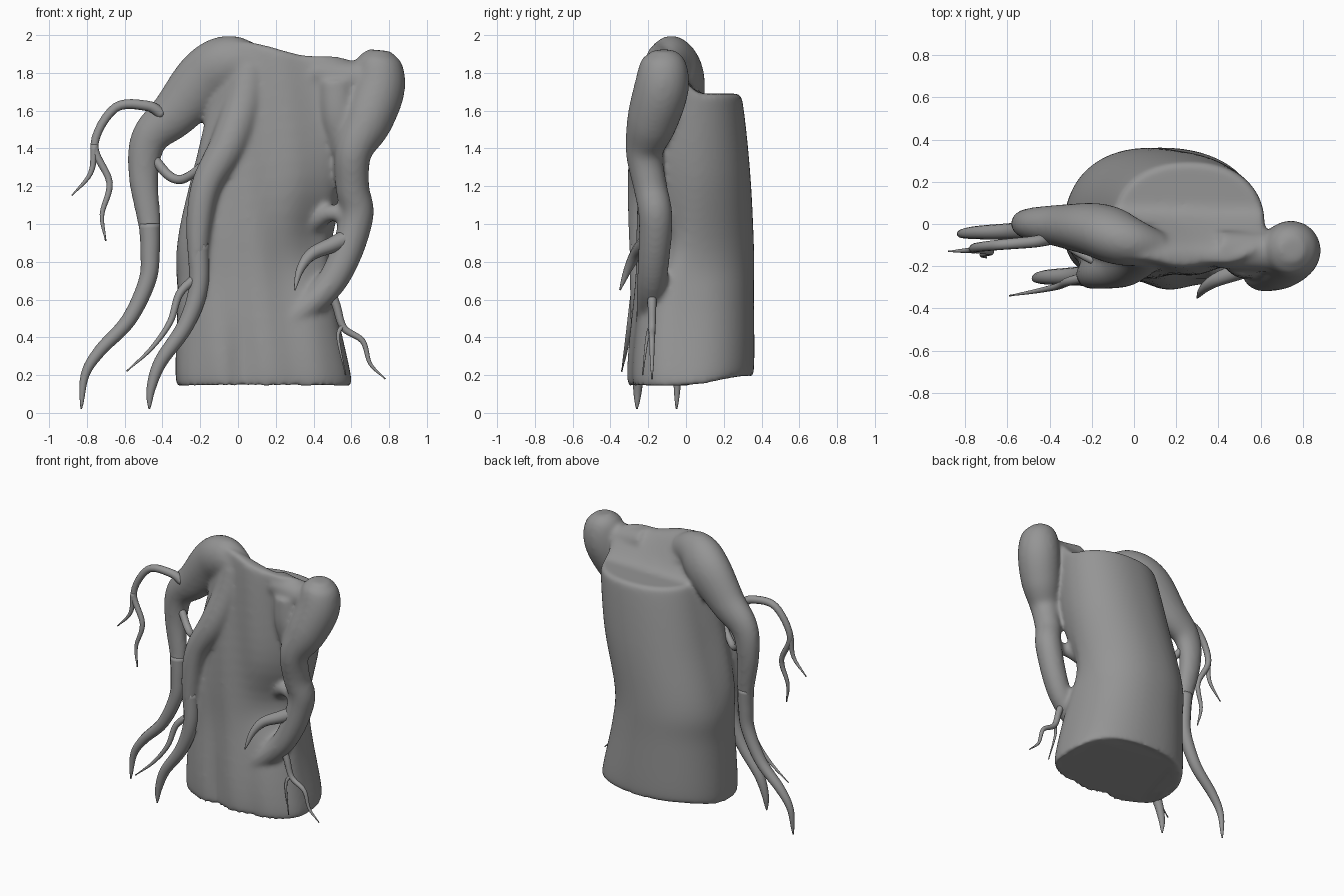
import bpy, bmesh, math
from mathutils import Vector

cube = bpy.data.objects.get("Cube")
if cube:
    bpy.data.objects.remove(cube, do_unlink=True)

mat = bpy.data.materials.new("grey bark")
mat.use_nodes = True
GREY = (0.3, 0.3, 0.3, 1)
mat.diffuse_color = GREY
mat.node_tree.nodes["Principled BSDF"].inputs["Base Color"].default_value = GREY


def spline(a, b, c, d, t):
    """Catmull-Rom blend of four points."""
    return b + (c - a) * t / 2 + (a - 2.5 * b + 2 * c - d / 2) * t ** 2 \
        + (3 * b - a - 3 * c + d) * t ** 3 / 2


def resample(points, steps):
    pts = [Vector(p) for p in points]
    pts = [2 * pts[0] - pts[1]] + pts + [2 * pts[-1] - pts[-2]]
    curve = [spline(*pts[i:i + 4], step / steps)
             for i in range(len(pts) - 3) for step in range(steps)]
    return curve + [pts[-2]]


def skin(bm, rings):
    """Bridge a list of vertex rings and close both ends."""
    for lower, upper in zip(rings, rings[1:]):
        for i in range(len(lower)):
            bm.faces.new((lower[i - 1], lower[i], upper[i], upper[i - 1]))
    bm.faces.new(rings[0])
    bm.faces.new(rings[-1])


def tube(bm, points, radii, sides, depth=1):
    """Tube along dense points, one radius for each point, flattened in y by depth."""
    rings, normal = [], Vector((0, 1, 0))
    for i, (point, radius) in enumerate(zip(points, radii)):
        axis = (points[min(i + 1, len(points) - 1)] - points[max(i - 1, 0)]).normalized()
        normal = (normal - axis * normal.dot(axis)).normalized()
        side = axis.cross(normal)
        ring = []
        for k in range(sides):
            angle = math.tau * k / sides
            spoke = normal * math.cos(angle) + side * math.sin(angle)
            spoke.y *= depth
            ring.append(bm.verts.new(point + spoke * radius))
        rings.append(ring)
    skin(bm, rings)


def finish(bm, name):
    bmesh.ops.recalc_face_normals(bm, faces=bm.faces)
    mesh = bpy.data.meshes.new(name)
    bm.to_mesh(mesh)
    bm.free()
    mesh.materials.append(mat)
    for face in mesh.polygons:
        face.use_smooth = True
    part = bpy.data.objects.new(name, mesh)
    bpy.context.collection.objects.link(part)
    return part


def thick_root(bm, *path, depth=1):
    """Heavy root to be fused with the trunk: x, y, z, radius."""
    dense = resample(path, 6)
    tube(bm, [p.to_3d() for p in dense], [p[3] for p in dense], 20, depth)


def tendril(name, radius, y_start, y_end, *path, taper=0.6):
    """Slender root given by x and z, drifting evenly in y and thinning to its tip."""
    dense = resample(path, 6)
    shares = [i / (len(dense) - 1) for i in range(len(dense))]
    points = [Vector((p.x, y_start + (y_end - y_start) * t, p.y))
              for p, t in zip(dense, shares)]
    radii = [max(radius * (1 - t) ** taper, 0.004) for t in shares]
    bm = bmesh.new()
    tube(bm, points, radii, sides=12)
    finish(bm, name)


def ease(value, low, high):
    t = min(max((value - low) / (high - low), 0), 1)
    return t * t * (3 - 2 * t)


def bump(x, z, x_mid, z_mid, width, height):
    return math.exp(-((x - x_mid) / width) ** 2 - ((z - z_mid) / height) ** 2)


def top_height(x, y):
    """Low shelf at the back, high ridge along the front."""
    ridge = 0.28 - 0.08 * ease(x, 0, 0.4)
    return 1.69 + ridge * (1 - ease(y, -0.15, 0.09))


def trunk_point(section, angle, scale):
    share, left, right, depth = section
    c, s = math.cos(angle), math.sin(angle)
    x = (left + right) / 2 + (right - left) / 2 * scale * math.copysign(abs(c) ** 0.9, c)
    # The front is flatter than the rounded back
    if s > 0:
        y = depth * scale * s ** 0.92
    else:
        y = (0.05 * ease(share, 0, 0.4) - 0.85 * depth) * scale * abs(s) ** 0.62
    base = 0.15 + 0.05 * ease(y, 0, 0.35)
    z = base + (top_height(x, y) - base) * share
    if s < 0 and scale == 1:
        # Hollow beside the right root, crease near the foot, soft vertical folds
        y += 0.09 * bump(x, z, 0.4, 0.9, 0.15, 0.22)
        y += 0.025 * bump(x, z, 0.02, 0.25, 0.06, 0.25)
        y -= 0.008 * s * math.sin(x * 24 + z * 3)
    return x, y, z


def trunk(bm, sides=64):
    # Height share, left edge, right edge, depth
    sections = resample([(0, -0.29, 0.56, 0.33), (0.02, -0.33, 0.6, 0.36),
                         (0.28, -0.32, 0.51, 0.36), (0.45, -0.32, 0.49, 0.36),
                         (0.72, -0.21, 0.58, 0.34), (0.97, -0.11, 0.62, 0.3),
                         (1, -0.08, 0.6, 0.27)], 6)
    layers = [(section, 1) for section in sections]
    layers += [(sections[-1], 1 - i / 6) for i in range(1, 6)]
    skin(bm, [[bm.verts.new(trunk_point(section, math.tau * k / sides, scale))
               for k in range(sides)] for section, scale in layers])


# Trunk fused with the thick roots
bm = bmesh.new()
trunk(bm)
# Outer left root
thick_root(bm, (0.12, -0.12, 1.83, 0.1), (-0.04, -0.08, 1.85, 0.15), (-0.17, -0.03, 1.77, 0.16),
           (-0.33, -0.01, 1.59, 0.13), (-0.47, 0, 1.45, 0.1), (-0.5, 0, 1.25, 0.08),
           (-0.465, -0.02, 0.95, 0.058), (-0.48, -0.04, 0.7, 0.035), depth=0.8)
# Front root
thick_root(bm, (0.06, -0.1, 1.82, 0.11), (0.03, -0.14, 1.64, 0.11), (-0.05, -0.2, 1.42, 0.1),
           (-0.17, -0.23, 1.2, 0.08), (-0.21, -0.24, 0.95, 0.065), (-0.21, -0.25, 0.62, 0.035))
# Right root with its bulb
thick_root(bm, (0.75, -0.12, 1.92, 0.06), (0.745, -0.12, 1.86, 0.12), (0.74, -0.13, 1.72, 0.145),
           (0.68, -0.18, 1.54, 0.135), (0.61, -0.22, 1.38, 0.1), (0.605, -0.19, 1.2, 0.09),
           (0.625, -0.16, 1.02, 0.09), (0.5, -0.18, 0.7, 0.08), (0.24, -0.2, 0.45, 0.065))
# Saddle, web and side link joining the right root to the trunk
thick_root(bm, (0.4, -0.12, 1.8, 0.09), (0.6, -0.13, 1.77, 0.095), (0.74, -0.13, 1.78, 0.1))
thick_root(bm, (0.52, -0.14, 1.75, 0.11), (0.53, -0.16, 1.56, 0.1), (0.54, -0.17, 1.38, 0.05))
thick_root(bm, (0.62, -0.16, 1.02, 0.06), (0.5, -0.15, 1.06, 0.045), (0.4, -0.08, 1.02, 0.07))
body = finish(bm, "trunk")
fuse = body.modifiers.new("fuse", "REMESH")
fuse.mode = "VOXEL"
fuse.voxel_size = 0.013
fuse.use_smooth_shade = True
soften = body.modifiers.new("soften", "SMOOTH")
soften.iterations = 16

# Root ends and tendrils on the left
tendril("outer_left_root_end", 0.056, -0.02, -0.05, (-0.468, 1.0), (-0.465, 0.86), (-0.48, 0.7),
        (-0.58, 0.49), (-0.73, 0.33), (-0.81, 0.2), (-0.83, 0.02), taper=0.5)
tendril("front_root_end", 0.058, -0.24, -0.26, (-0.21, 0.9), (-0.21, 0.66), (-0.28, 0.46),
        (-0.41, 0.27), (-0.46, 0.13), (-0.47, 0.02), taper=0.55)
tendril("left_loop", 0.026, -0.02, -0.18, (-0.44, 1.34), (-0.37, 1.26), (-0.31, 1.235),
        (-0.25, 1.26), (-0.18, 1.32), taper=0.1)
tendril("front_tendril", 0.025, -0.25, -0.34, (-0.22, 0.72), (-0.31, 0.63), (-0.36, 0.48),
        (-0.46, 0.34), (-0.59, 0.22))
tendril("upper_left_tendril", 0.03, -0.07, -0.16, (-0.4, 1.58), (-0.48, 1.625), (-0.65, 1.615),
        (-0.76, 1.42), (-0.68, 1.22), (-0.72, 1.05), (-0.7, 0.91), taper=0.5)
tendril("upper_left_fork", 0.02, -0.12, -0.13, (-0.76, 1.42), (-0.78, 1.27), (-0.88, 1.15))

# Tendrils on the right root
tendril("right_branch", 0.05, -0.18, -0.35, (0.61, 0.94), (0.5, 0.89), (0.39, 0.84),
        (0.33, 0.76), (0.3, 0.65))
tendril("right_tendril", 0.026, -0.18, -0.18, (0.48, 0.67), (0.52, 0.57), (0.56, 0.45),
        (0.66, 0.38), (0.7, 0.26), (0.78, 0.18))
tendril("right_fork", 0.014, -0.18, -0.23, (0.56, 0.47), (0.53, 0.4), (0.57, 0.2))
